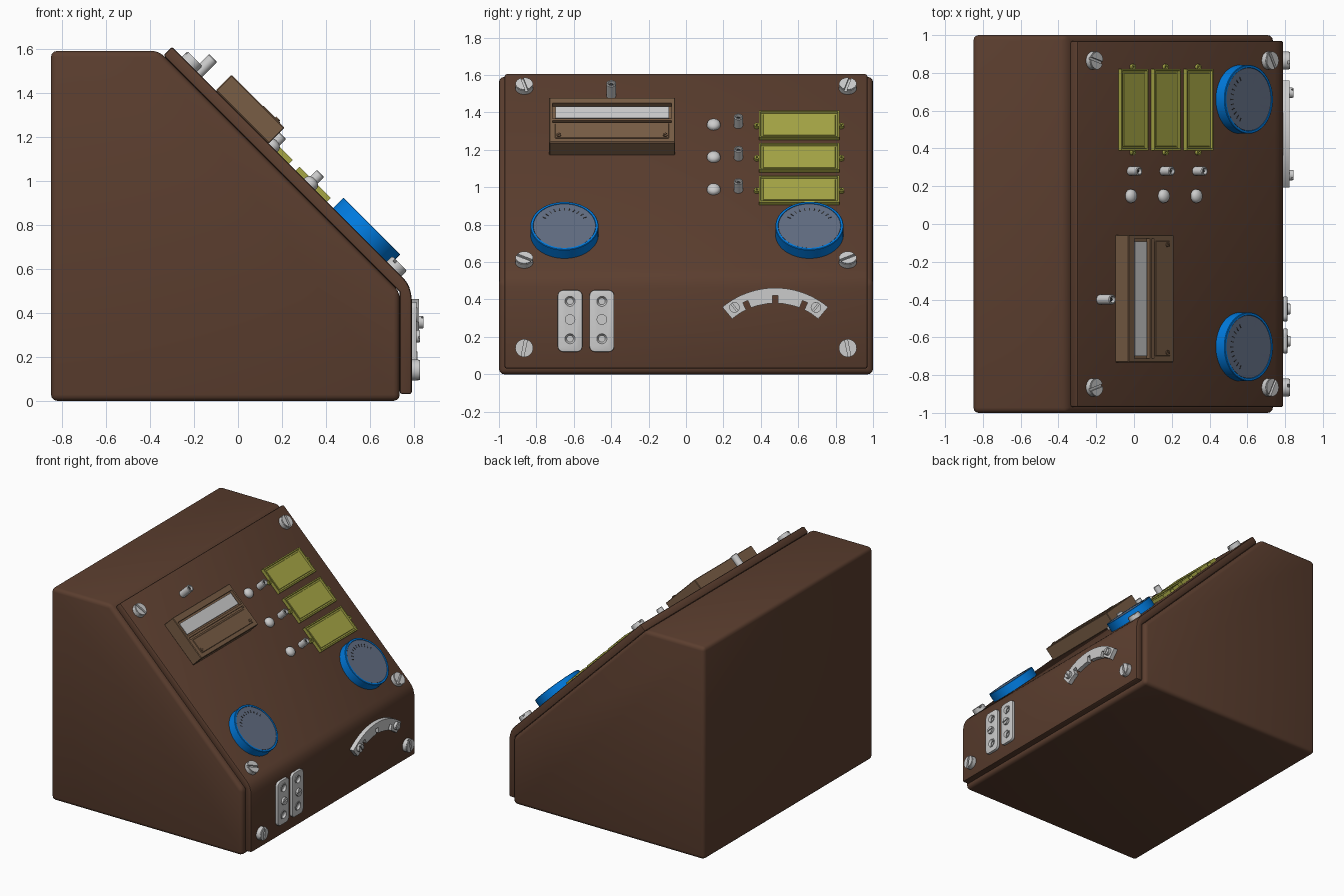
import bpy, bmesh
from math import sin, cos, pi, radians, sqrt
from mathutils import Matrix, Vector

if "Cube" in bpy.data.objects:
    bpy.data.objects.remove(bpy.data.objects["Cube"])


def material(name, rgb):
    m = bpy.data.materials.new(name)
    m.diffuse_color = (*rgb, 1)
    m.use_nodes = True
    m.node_tree.nodes["Principled BSDF"].inputs["Base Color"].default_value = m.diffuse_color
    return m


BROWN = material("brown", (0.105, 0.048, 0.028))
TAN = material("tan", (0.19, 0.11, 0.06))
BLUE = material("blue", (0.0, 0.2, 0.75))
SLATE = material("slate", (0.12, 0.15, 0.22))
YELLOW = material("yellow", (0.38, 0.38, 0.06))
DARK = material("dark", (0.03, 0.03, 0.03))
R = 1 / sqrt(2)


def frame(ax, ay, az, o):
    return Matrix((ax, ay, az)).transposed().to_4x4() if o is None else \
        Matrix.Translation(o) @ Matrix((ax, ay, az)).transposed().to_4x4()


def side(y):        # profile plane x-z, extruding towards -y
    return frame((1, 0, 0), (0, 0, 1), (0, -1, 0), (0, y, 0))


def slope(y, z):    # frame on the sloped panel surface
    return frame((0, 1, 0), (-R, 0, R), (R, 0, R), (1.31 - z, y, z))


def front(y, z):    # frame on the upright part of the panel
    return frame((0, 1, 0), (0, 0, 1), (1, 0, 0), (0.79, y, z))


def finish(name, bm, M, mat=None):
    bmesh.ops.recalc_face_normals(bm, faces=bm.faces)
    bm.transform(M)
    me = bpy.data.meshes.new(name)
    bm.to_mesh(me)
    bm.free()
    ob = bpy.data.objects.new(name, me)
    if mat:
        me.materials.append(mat)
    bpy.context.collection.objects.link(ob)
    return ob


def add_prism(bm, pts, z0, z1):
    f = bm.faces.new([bm.verts.new((x, y, z0)) for x, y in pts])
    ext = bmesh.ops.extrude_face_region(bm, geom=[f])["geom"]
    bmesh.ops.translate(bm, vec=(0, 0, z1 - z0),
                        verts=[v for v in ext if isinstance(v, bmesh.types.BMVert)])


def prism(name, M, pts, z0, z1, mat=None, bevel=0, min_angle=0.5, segs=3):
    bm = bmesh.new()
    add_prism(bm, pts, z0, z1)
    bmesh.ops.recalc_face_normals(bm, faces=bm.faces)
    if bevel:
        edges = [e for e in bm.edges if e.calc_face_angle(0) > min_angle]
        bmesh.ops.bevel(bm, geom=edges, offset=bevel, segments=segs, profile=0.5, affect='EDGES')
    return finish(name, bm, M, mat)


def rect(x0, x1, y0, y1):
    return [(x0, y0), (x1, y0), (x1, y1), (x0, y1)]


def round_rect(w, h, r, n=6):
    return [(sx * (w / 2 - r) + r * cos(a0 + i * pi / 2 / n), sy * (h / 2 - r) + r * sin(a0 + i * pi / 2 / n))
            for sx, sy, a0 in ((1, 1, 0), (-1, 1, pi / 2), (-1, -1, pi), (1, -1, 1.5 * pi)) for i in range(n + 1)]


def lathe(name, M, profile, mat=None, n=32):
    bm = bmesh.new()
    vs = [bm.verts.new((r, 0, z)) for r, z in profile]
    es = [bm.edges.new(p) for p in zip(vs, vs[1:])]
    bmesh.ops.spin(bm, geom=vs + es, cent=(0, 0, 0), axis=(0, 0, 1), angle=2 * pi, steps=n)
    bmesh.ops.remove_doubles(bm, verts=bm.verts, dist=1e-5)
    return finish(name, bm, M, mat)


def screw(name, M, r, h, turn=0.0, z=0.0, mat=None):
    # disc with two raised half-heads leaving a slot between them
    bm = bmesh.new()
    add_prism(bm, [(r * cos(i * pi / 16), r * sin(i * pi / 16)) for i in range(32)], 0, h * 0.6)
    a = 0.16
    for k in (0, pi):
        arc = [k + a + (pi - 2 * a) * i / 14 for i in range(15)]
        add_prism(bm, [(r * cos(t), r * sin(t)) for t in arc], h * 0.6, h * 0.85)
        add_prism(bm, [(r * 0.94 * cos(t), r * 0.94 * sin(t)) for t in arc], h * 0.85, h)
    return finish(name, bm, M @ Matrix.Translation((0, 0, z)) @ Matrix.Rotation(turn, 4, 'Z'), mat)


def cut(ob, cutters):
    for c in cutters:
        m = ob.modifiers.new("cut", 'BOOLEAN')
        m.operation, m.object, m.solver = 'DIFFERENCE', c, 'EXACT'
        bpy.context.view_layer.objects.active = ob
        bpy.ops.object.modifier_apply(modifier=m.name)
        bpy.data.objects.remove(c)


# cabinet and folded control panel
prism("cabinet", side(1), [(-0.85, 0), (0.735, 0), (0.735, 0.495), (-0.36, 1.59), (-0.85, 1.59)],
      0, 2, BROWN, 0.028)
prism("control_panel", side(0.97),
      [(-0.30, 1.61), (-0.34, 1.57), (0.735, 0.495), (0.735, 0.03), (0.79, 0.03), (0.79, 0.46),
       (0.786, 0.49), (0.778, 0.518), (0.765, 0.542), (0.745, 0.565)], 0, 1.94, BROWN, 0.012, 1.0, 2)

# panel screws
for s, tag in ((-1, "left"), (1, "right")):
    for z, row, turn in ((1.53, "top", 1.3), (0.6, "middle", 0.5)):
        screw(f"{row}_screw_{tag}", slope(s * 0.865, z), 0.048, 0.035, turn * s)
    screw(f"bottom_screw_{tag}", front(s * 0.865, 0.14), 0.048, 0.036, 1.57 + 0.2 * s)

# display box with window, lower plate and small screws
D = slope(-0.395, 1.29)
box = prism("display_box", D, rect(-0.337, 0.337, -0.17, 0.17), 0, 0.1, TAN, 0.004, segs=1)
cut(box, [prism("window_cutter", D, rect(-0.318, 0.318, 0.01, 0.125), 0.075, 0.2),
          prism("groove_cutter", D, rect(-0.318, 0.318, -0.02, -0.006), 0.085, 0.2)])
prism("display_window", D, rect(-0.303, 0.303, 0.022, 0.112), 0.07, 0.09)
prism("display_plate", D, rect(-0.305, 0.305, -0.14, -0.03), 0.09, 0.104, TAN, 0.003, segs=1)
for s in (-1, 1):
    screw("display_screw", D @ Matrix.Translation((s * 0.285, -0.12, 0.1)), 0.013, 0.01, 0.6, mat=TAN)


# hollow tube switches
def switch(name, M, r, h):
    lathe(name, M, [(0, 0), (r, 0), (r, h - 0.004), (r - 0.004, h), (r * 0.66, h), (r * 0.5, h - 0.03), (0, h - 0.03)])
    lathe(name + "_core", M, [(0, h - 0.03), (r * 0.45, h - 0.03), (r * 0.35, h - 0.012), (0, h - 0.008)], DARK, 16)


switch("display_switch", slope(-0.4, 1.49), 0.026, 0.095)

# three indicator rows: lamp, switch and blank name plate
for i in range(3):
    z = 1.33 - 0.173 * i
    dome = [(0.036 * cos(t), 0.008 + 0.026 * sin(t)) for t in (j * pi / 16 for j in range(8))]
    lathe(f"lamp_{i + 1}", slope(0.148, z), [(0, 0), (0.036, 0)] + dome + [(0, 0.034)])
    switch(f"row_switch_{i + 1}", slope(0.28, z), 0.024, 0.07)
    P = slope(0.605, z - 0.008)
    bm = bmesh.new()
    add_prism(bm, rect(-0.215, 0.215, -0.1, 0.1), 0, 0.024)
    bmesh.ops.recalc_face_normals(bm, faces=bm.faces)
    top = max(bm.faces, key=lambda f: f.calc_center_median().z)
    for t, d in ((0.012, 0), (0.004, -0.012), (0.014, 0), (0.003, 0.005)):
        bmesh.ops.inset_region(bm, faces=[top], thickness=t, depth=d)
    finish(f"name_plate_{i + 1}", bm, P, YELLOW)
    for s in (-1, 1):
        lathe("plate_lug", P @ Matrix.Translation((s * 0.226, 0, 0)),
              [(0.006, 0), (0.015, 0), (0.015, 0.018), (0.006, 0.018), (0.006, 0)], YELLOW, 16)

# round gauges
for y, tag in ((-0.65, "left"), (0.66, "right")):
    G = slope(y, 0.748)
    lathe(f"gauge_rim_{tag}", G, [(0, 0), (0.182, 0), (0.182, 0.063), (0.179, 0.066), (0.168, 0.066),
                                  (0.166, 0.058), (0, 0.058)], BLUE, 64)
    lathe(f"gauge_face_{tag}", G, [(0, 0.058), (0.166, 0.058), (0.166, 0.064), (0, 0.064)], SLATE, 64)
    bm = bmesh.new()
    for k in range(11):
        a = radians(30 + 12 * k)
        c = Vector((cos(a), sin(a)))
        t = Vector((-sin(a), cos(a))) * 0.0025
        add_prism(bm, [c * 0.115 - t, c * 0.135 - t, c * 0.135 + t, c * 0.115 + t], 0.064, 0.0655)
    finish(f"gauge_ticks_{tag}", bm, G, DARK)

# paired socket plates
for y, tag in ((-0.62, "left"), (-0.45, "right")):
    S = front(y, 0.285)
    plate = prism(f"socket_plate_{tag}", S, round_rect(0.132, 0.33, 0.03), 0, 0.022, None, 0.004, 1.0, 2)
    holes = [S @ Matrix.Translation((0, dz, 0)) for dz in (-0.095, 0.105)]
    cut(plate, [lathe("hole_cutter", H, [(0, 0.004), (0.028, 0.004), (0.028, 0.05), (0, 0.05)]) for H in holes])
    for H in holes:
        lathe(f"socket_ring_{tag}", H, [(0.02, 0.004), (0.033, 0.02), (0.033, 0.026), (0.027, 0.026),
                                        (0.018, 0.012), (0.02, 0.004)])
    screw(f"socket_screw_{tag}", S @ Matrix.Translation((0, 0.008, 0.02)), 0.028, 0.018, 0.2)

# curved selector plate with three notches
outer, inner = 0.44, 0.358
edge = [(outer, 40 - 80 * i / 24) for i in range(25)]
low = [(inner, -40), (inner, -33)]
for c in (-23.5, 0, 23.5):
    low += [(inner, c - 7), (inner, c - 2.3), (inner + 0.042, c - 2.1), (inner + 0.042, c + 2.1), (inner, c + 2.3),
            (inner, c + 7)]
low += [(inner, 33), (inner, 40)]
A = front(0.477, 0.022)
prism("selector_plate", A, [(r * sin(radians(a)), r * cos(radians(a))) for r, a in edge + low], 0, 0.032)
for s in (-1, 1):
    a = radians(33 * s)
    screw("selector_screw", A @ Matrix.Translation((0.4 * sin(a), 0.4 * cos(a), 0.03)), 0.028, 0.024, 0.9 * s)

# smooth shading with crisp edges
bpy.ops.object.select_all(action='SELECT')
bpy.context.view_layer.objects.active = bpy.data.objects["cabinet"]
bpy.ops.object.shade_smooth_by_angle(angle=radians(35))
